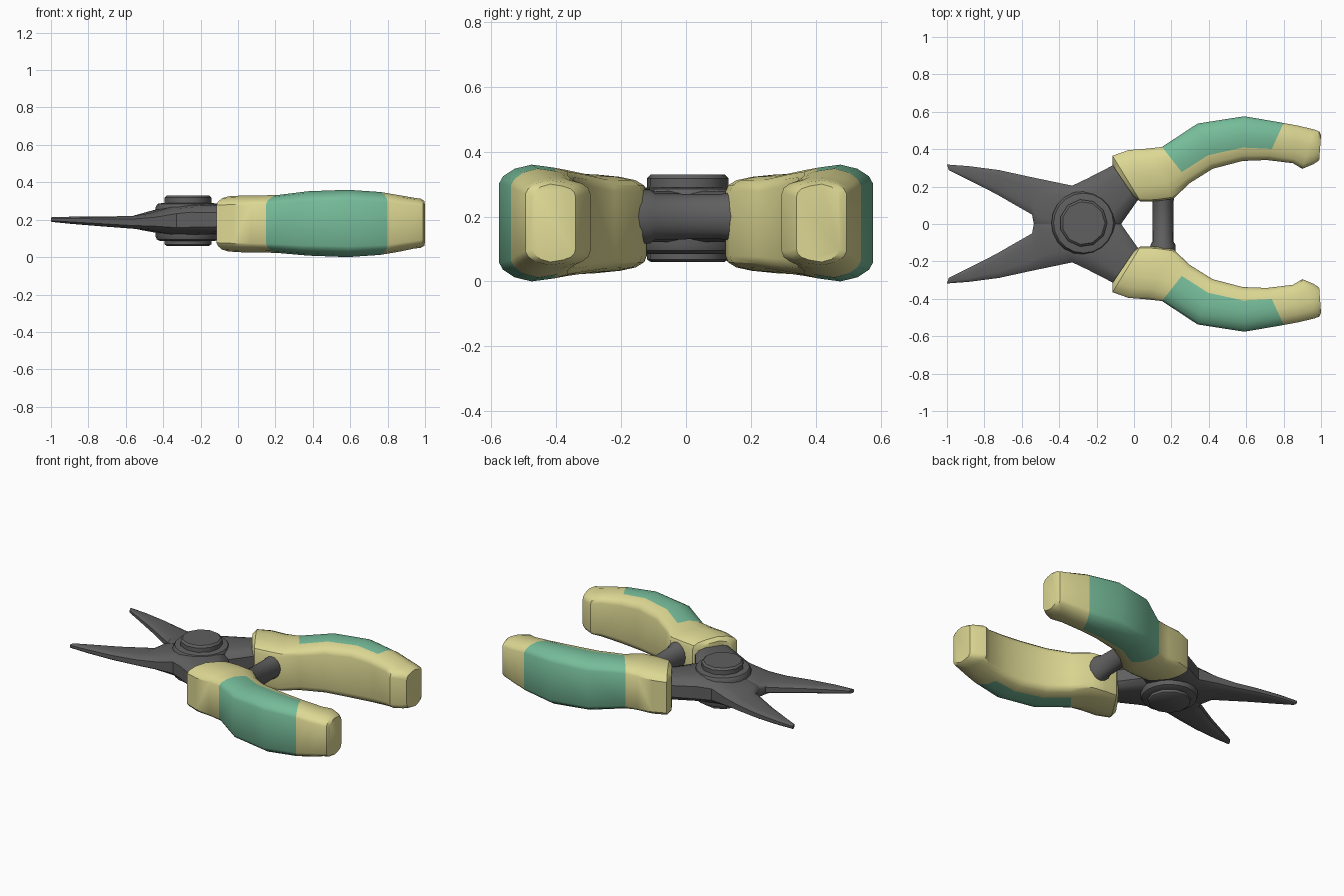
import bpy, bmesh, math
from mathutils import Vector

if "Cube" in bpy.data.objects:
    bpy.data.objects.remove(bpy.data.objects["Cube"])


def material(name, rgb):
    m = bpy.data.materials.new(name)
    m.diffuse_color = (*rgb, 1)
    m.use_nodes = True
    m.node_tree.nodes["Principled BSDF"].inputs["Base Color"].default_value = m.diffuse_color
    return m


YELLOW = material("pale yellow grip", (0.72, 0.68, 0.29))
GREEN = material("green grip", (0.18, 0.50, 0.32))
GREY = material("dark grey metal", (0.115, 0.115, 0.117))


def finish(bm, name, mats, angle=35):
    bmesh.ops.recalc_face_normals(bm, faces=bm.faces)
    me = bpy.data.meshes.new(name)
    bm.to_mesh(me)
    bm.free()
    for m in mats:
        me.materials.append(m)
    ob = bpy.data.objects.new(name, me)
    bpy.context.collection.objects.link(ob)
    bpy.ops.object.select_all(action='DESELECT')
    ob.select_set(True)
    bpy.context.view_layer.objects.active = ob
    bpy.ops.object.shade_smooth_by_angle(angle=math.radians(angle))
    return ob


def loft(name, stations, half, side, mats, rule=None):
    """stations: (outer x, y, inner x, y, z low, z high); half: (u, v) upper half section."""
    section = half + [(u, -v) for u, v in reversed(half)]
    n = len(section)
    bm = bmesh.new()
    rings = []
    for ox, oy, ix, iy, lo, hi in stations:
        zc, h = (lo + hi) / 2, (hi - lo) / 2
        rings.append([bm.verts.new((ox + (ix - ox) * u, side * (oy + (iy - oy) * u), zc + h * v))
                      for u, v in section])
    for i in range(len(rings) - 1):
        for j in range(n):
            k = (j + 1) % n
            f = bm.faces.new((rings[i][j], rings[i][k], rings[i + 1][k], rings[i + 1][j]))
            if rule:
                f.material_index = rule(i, (section[j][0] + section[k][0]) / 2)
    bm.faces.new(rings[0])
    bm.faces.new(rings[-1])
    return finish(bm, name, mats)


# curved handle, green inlay over the outer middle
handle = [
    (-0.115, 0.315, 0.00, 0.145, 0.05, 0.305),
    (-0.115, 0.365, 0.035, 0.12, 0.03, 0.325),
    (-0.03, 0.395, 0.12, 0.122, 0.025, 0.33),
    (0.07, 0.403, 0.21, 0.135, 0.025, 0.33),
    (0.15, 0.412, 0.30, 0.22, 0.022, 0.332),
    (0.34, 0.537, 0.42, 0.295, 0.008, 0.352),
    (0.59, 0.576, 0.58, 0.337, 0.0, 0.36),
    (0.80, 0.54, 0.71, 0.342, 0.012, 0.348),
    (0.88, 0.525, 0.85, 0.325, 0.03, 0.33),
    (0.965, 0.505, 0.90, 0.295, 0.045, 0.318),
    (0.99, 0.495, 0.96, 0.32, 0.05, 0.312),
    (1.0, 0.475, 0.99, 0.34, 0.06, 0.30),
]
grip_section = [(0, 0.68), (0.05, 0.80), (0.2, 0.93), (0.42, 1.0), (0.7, 0.95),
                (0.88, 0.88), (0.97, 0.78), (1, 0.65)]

# blade running from the tip, past the pivot and into the handle
blade = [
    (-1.0, 0.318, -0.99, 0.288, 0.188, 0.213),
    (-0.88, 0.309, -0.90, 0.243, 0.178, 0.216),
    (-0.72, 0.288, -0.74, 0.162, 0.165, 0.217),
    (-0.57, 0.255, -0.545, 0.05, 0.152, 0.22),
    (-0.45, 0.23, -0.53, -0.03, 0.143, 0.235),
    (-0.33, 0.205, -0.40, -0.06, 0.12, 0.27),
    (-0.25, 0.243, -0.09, -0.03, 0.12, 0.28),
    (-0.11, 0.315, 0.015, 0.12, 0.125, 0.275),
    (-0.02, 0.34, 0.07, 0.18, 0.13, 0.27),
]
blade_section = [(0, 0.5), (0.1, 0.85), (0.25, 1), (0.75, 1), (0.9, 0.85), (1, 0.5)]

for side, label in ((1, "back"), (-1, "front")):
    loft(label + "_handle", handle, grip_section, side, [YELLOW, GREEN],
         lambda i, u: 1 if 4 <= i <= 6 and u < 0.7 else 0)
    loft(label + "_blade", blade, blade_section, side, [GREY])


def lathe(name, profile, sides):
    """Turned part about z from (radius, height) pairs."""
    bm = bmesh.new()
    rings = [[bm.verts.new((r * math.cos(2 * math.pi * j / sides), r * math.sin(2 * math.pi * j / sides), z))
              for j in range(sides)] for r, z in profile]
    for a, b in zip(rings, rings[1:]):
        for j in range(sides):
            k = (j + 1) % sides
            bm.faces.new((a[j], a[k], b[k], b[j]))
    bm.faces.new(rings[0])
    bm.faces.new(rings[-1])
    return finish(bm, name, [GREY])


# pivot: wide washer with a faceted bolt through it
washer = lathe("pivot_washer", [(0.145, 0.085), (0.165, 0.095), (0.172, 0.115), (0.172, 0.265),
                                (0.16, 0.285), (0.13, 0.29)], 20)
bolt = lathe("pivot_bolt", [(0.115, 0.06), (0.127, 0.068), (0.127, 0.318), (0.115, 0.33)], 11)
for ob in (washer, bolt):
    ob.location = (-0.27, 0.005, 0)

# return spring between the handles
spring = lathe("spring", [(0.068, -0.17), (0.066, -0.11), (0.057, -0.095),
                          (0.055, 0.10), (0.062, 0.17)], 16)
spring.rotation_euler = (-math.pi / 2, 0, 0)
spring.scale = (1, 1.25, 1)
spring.location = (0.155, 0, 0.2)
